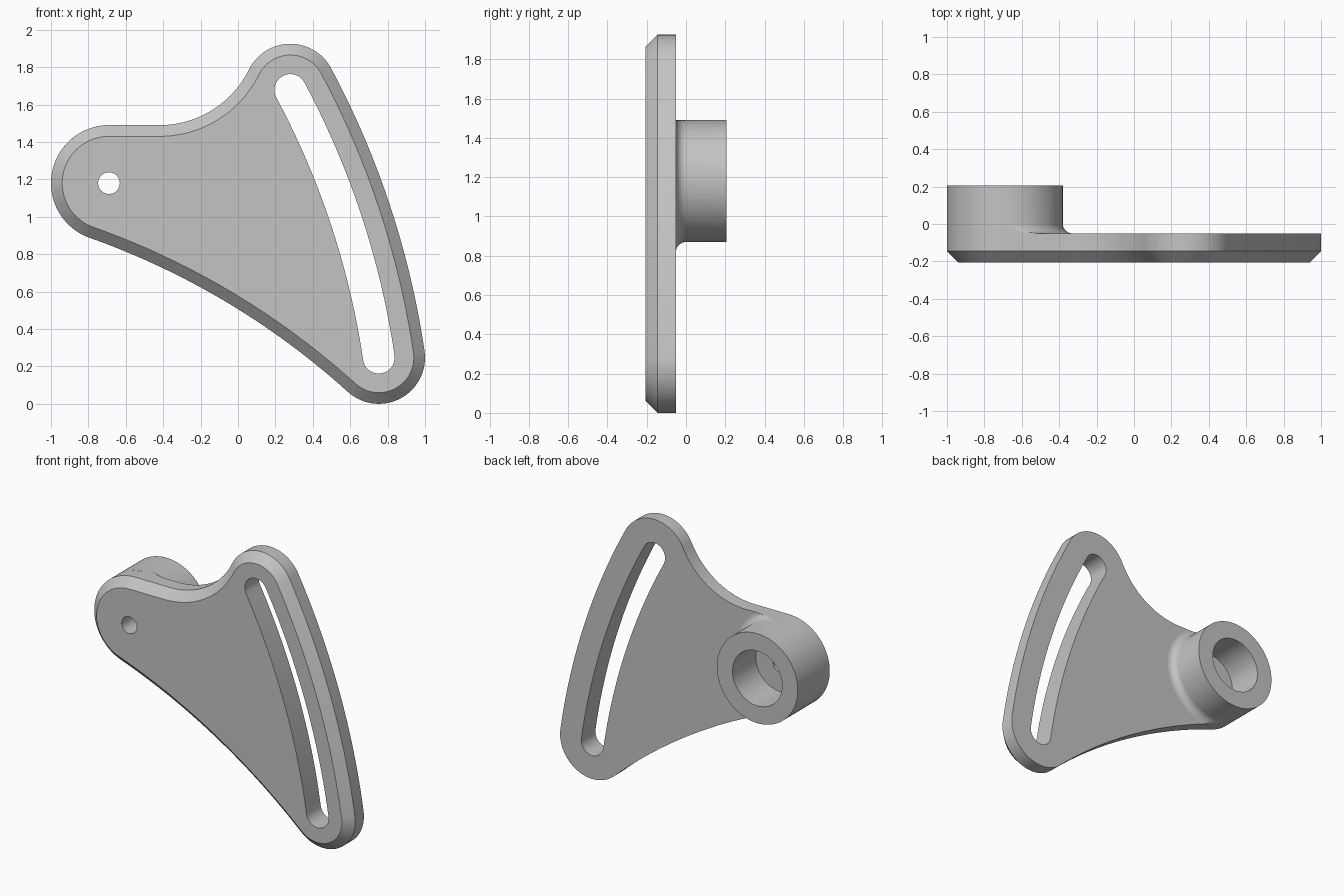
import bpy
import bmesh
from math import atan2, cos, sin, sqrt, pi, radians
from mathutils import Vector

if "Cube" in bpy.data.objects:
    bpy.data.objects.remove(bpy.data.objects["Cube"])

# Main dimensions, laid out in the x-z plane
FRONT, CHAMFER, BACK, BOSS_END = -0.205, 0.06, -0.05, 0.205
PIVOT, TOP, LOW = Vector((-0.69, 1.18)), Vector((0.28, 1.678)), Vector((0.753, 0.247))
BOSS_R, BORE_R, PIN_R = 0.31, 0.19, 0.058
END_R, SLOT_R = 0.247, 0.085
SWEEP_R, UNDER_R, FILLET = 4.4, 4.1, 0.05


def heading(a, b):
    return atan2(b.y - a.y, b.x - a.x)


def arc(c, r, a0, a1, n):
    return [c + r * Vector((cos(a), sin(a)))
            for a in (a0 + (a1 - a0) * i / n for i in range(n + 1))]


def meet(p, rp, q, rq):
    """Lower-left intersection of two circles."""
    d = q - p
    t = (rp * rp - rq * rq + d.length_squared) / (2 * d.length)
    u = d.normalized()
    h = sqrt(rp * rp - t * t)
    side = Vector((u.y, -u.x))
    return min((p + u * t + side * s for s in (h, -h)), key=lambda v: v.x + v.y)


# Centres of the big tangent arcs
SWEEP = meet(TOP, SWEEP_R, LOW, SWEEP_R)
UNDER = meet(PIVOT, UNDER_R + BOSS_R, LOW, UNDER_R + END_R)
shoulder = Vector((-0.42, PIVOT.y + BOSS_R))
gap = TOP - shoulder
NECK_R = (gap.length_squared - END_R ** 2) / (2 * (END_R + gap.y))
NECK = shoulder + Vector((0, NECK_R))


def outline(d):
    """Plate outline moved inwards by d."""
    s0, s1 = heading(SWEEP, LOW), heading(SWEEP, TOP)
    pts = arc(PIVOT, BOSS_R - d, pi / 2, heading(PIVOT, UNDER) + 2 * pi, 40)[:-1]
    pts += arc(UNDER, UNDER_R + d, heading(UNDER, PIVOT), heading(UNDER, LOW), 28)[:-1]
    pts += arc(LOW, END_R - d, heading(LOW, UNDER), s0, 32)[:-1]
    pts += arc(SWEEP, SWEEP_R + END_R - d, s0, s1, 28)[:-1]
    pts += arc(TOP, END_R - d, s1, heading(TOP, NECK), 28)[:-1]
    pts += arc(NECK, NECK_R + d, heading(NECK, TOP), -pi / 2, 24)
    return pts


def slot():
    s0, s1 = heading(SWEEP, LOW), heading(SWEEP, TOP)
    pts = arc(SWEEP, SWEEP_R + SLOT_R, s0, s1, 28)[:-1]
    pts += arc(TOP, SLOT_R, s1, s1 + pi, 20)[:-1]
    pts += arc(SWEEP, SWEEP_R - SLOT_R, s1, s0, 28)[:-1]
    pts += arc(LOW, SLOT_R, s0 + pi, s0 + 2 * pi, 20)[:-1]
    return pts


def ring(bm, pts, y):
    return [bm.verts.new((p.x, y, p.y)) for p in pts]


def skin(bm, rings):
    for a, b in zip(rings, rings[1:]):
        for i in range(len(a)):
            j = (i + 1) % len(a)
            bm.faces.new((a[i], a[j], b[j], b[i]))


def cap(bm, loops):
    edges = [bm.edges.get((r[i - 1], r[i])) for r in loops for i in range(len(r))]
    bmesh.ops.triangle_fill(bm, edges=edges, use_beauty=True)


grey = bpy.data.materials.new("plain grey")
grey.use_nodes = True
grey.diffuse_color = (0.55, 0.55, 0.55, 1)
grey.node_tree.nodes["Principled BSDF"].inputs["Base Color"].default_value = grey.diffuse_color


def finish(bm, name):
    bmesh.ops.recalc_face_normals(bm, faces=bm.faces[:])
    mesh = bpy.data.meshes.new(name)
    bm.to_mesh(mesh)
    bm.free()
    mesh.materials.append(grey)
    obj = bpy.data.objects.new(name, mesh)
    bpy.context.collection.objects.link(obj)
    bpy.ops.object.select_all(action="DESELECT")
    obj.select_set(True)
    bpy.context.view_layer.objects.active = obj
    bpy.ops.object.shade_smooth_by_angle(angle=radians(30))


# Bracket plate with front chamfer, curved slot and pin hole
bm = bmesh.new()
walls = [
    [ring(bm, outline(CHAMFER), FRONT), ring(bm, outline(0), FRONT + CHAMFER),
     ring(bm, outline(0), BACK)],
    [ring(bm, slot(), y) for y in (FRONT, BACK)],
    [ring(bm, arc(PIVOT, PIN_R, 0, 2 * pi, 32)[:-1], y) for y in (FRONT, BACK)],
]
for wall in walls:
    skin(bm, wall)
for end in (0, -1):
    cap(bm, [wall[end] for wall in walls])
finish(bm, "bracket_plate")


def reach(a):
    """Distance from the pivot to the plate edge in direction a."""
    u = Vector((cos(a), sin(a)))
    if u.x > 0 and u.y > 0:
        return BOSS_R / u.y
    if pi / 2 <= a <= heading(PIVOT, UNDER) + 2 * pi:
        return BOSS_R
    to = UNDER - PIVOT
    b = u.dot(to)
    disc = b * b - to.length_squared + UNDER_R ** 2
    return max(BOSS_R, b - sqrt(disc)) if b > 0 and disc > 0 else 9.0


# Hollow pivot boss with a root fillet trimmed to the plate edge
SEGMENTS, STEPS = 128, 8
angles = [2 * pi * i / SEGMENTS for i in range(SEGMENTS)]
profile = [(BORE_R, BACK), (BORE_R, BOSS_END), (BOSS_R, BOSS_END)]
for k in range(STEPS + 1):
    t = pi / 2 * k / STEPS
    profile.append((BOSS_R + FILLET * (1 - cos(t)), BACK + FILLET * (1 - sin(t))))
bm = bmesh.new()
skin(bm, [ring(bm, [PIVOT + min(r, reach(a)) * Vector((cos(a), sin(a))) for a in angles], y)
          for r, y in profile])
finish(bm, "pivot_boss")
